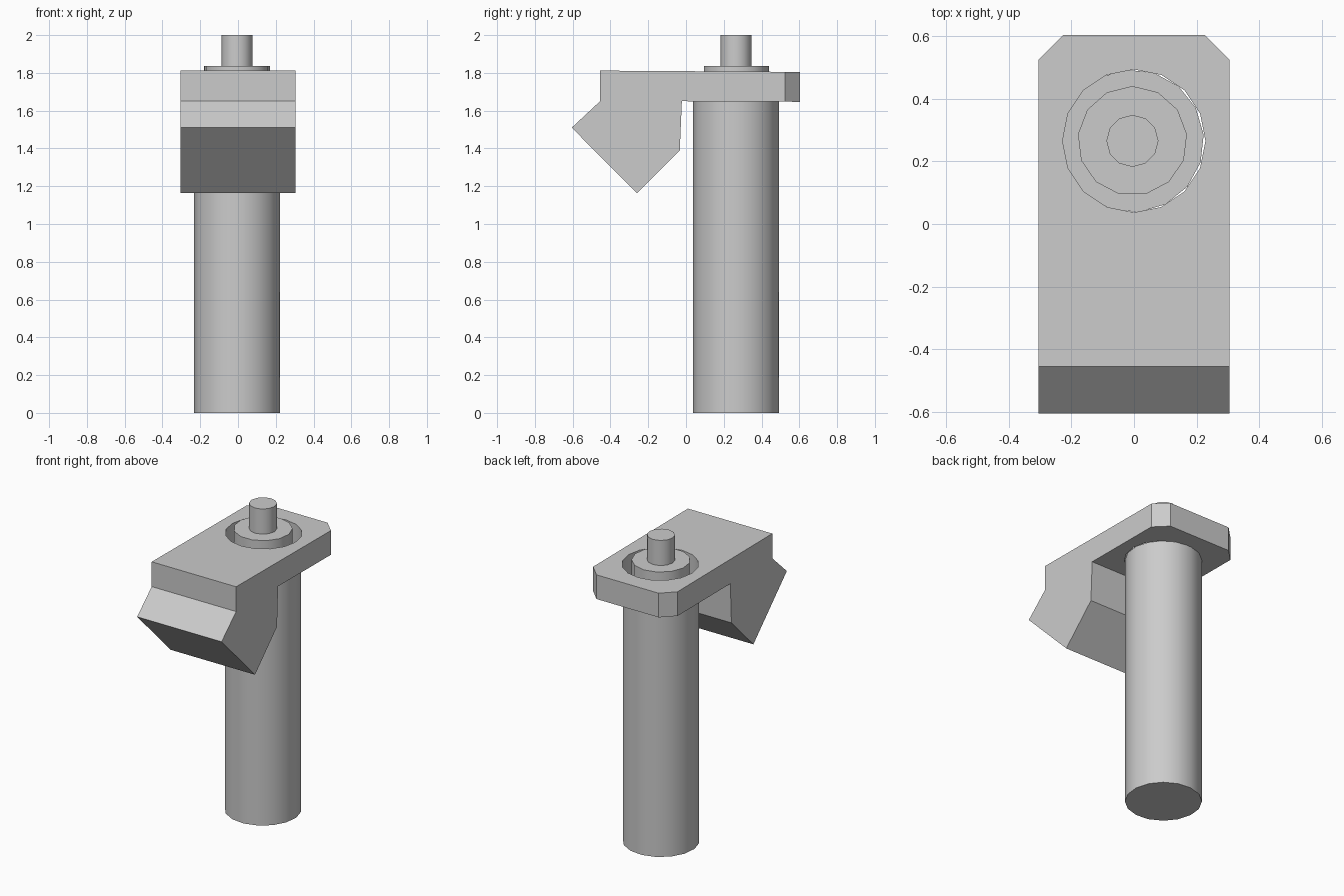
import bpy, bmesh, math

cube = bpy.data.objects.get("Cube")
if cube:
    bpy.data.objects.remove(cube, do_unlink=True)

grey = bpy.data.materials.new("plain grey")
grey.use_nodes = True
COLOUR = (0.6, 0.6, 0.6, 1)
grey.diffuse_color = COLOUR
grey.node_tree.nodes["Principled BSDF"].inputs["Base Color"].default_value = COLOUR

AXIS_Y = 0.265


def cylinder(name, radius, bottom, top, sides, x=-0.005, turn=0.0):
    bpy.ops.mesh.primitive_cylinder_add(
        vertices=sides, radius=radius, depth=top - bottom,
        location=(x, AXIS_Y, (bottom + top) / 2), rotation=(0, 0, turn))
    ob = bpy.context.object
    ob.name = name
    ob.data.materials.append(grey)
    bpy.ops.object.shade_smooth_by_angle(angle=math.radians(40))
    return ob


# Clamp arm: side profile (y, z) extruded across the width
profile = [(-0.455, 1.812), (0.603, 1.805), (0.603, 1.647), (-0.022, 1.65),
           (-0.033, 1.39), (-0.26, 1.163), (-0.605, 1.51), (-0.455, 1.65)]
HALF_WIDTH = 0.305
bm = bmesh.new()
face = bm.faces.new([bm.verts.new((-HALF_WIDTH, y, z)) for y, z in profile])
grown = bmesh.ops.extrude_face_region(bm, geom=[face])
bmesh.ops.translate(bm, vec=(2 * HALF_WIDTH, 0, 0),
                    verts=[v for v in grown["geom"] if isinstance(v, bmesh.types.BMVert)])
bmesh.ops.recalc_face_normals(bm, faces=bm.faces)

# Cut off the two rear corners
rear = [e for e in bm.edges
        if all(v.co.y > 0.6 for v in e.verts)
        and abs(e.verts[0].co.x - e.verts[1].co.x) < 0.01]
bmesh.ops.bevel(bm, geom=rear, offset=0.08, segments=1, affect='EDGES')
mesh = bpy.data.meshes.new("clamp_arm")
bm.to_mesh(mesh)
bm.free()
mesh.materials.append(grey)
arm = bpy.data.objects.new("clamp_arm", mesh)
bpy.context.collection.objects.link(arm)

# Round hole through the arm
cutter = cylinder("hole_cutter", 0.228, 1.5, 2.0, 16, x=0.0)
cutter.hide_render = True
cutter.hide_set(True)
hole = arm.modifiers.new("hole", 'BOOLEAN')
hole.object = cutter
hole.operation = 'DIFFERENCE'
hole.solver = 'EXACT'

# Barrel, collar and rod on one axis
cylinder("barrel", 0.228, 0.0, 1.65, 16, turn=math.radians(5))
cylinder("collar", 0.175, 1.65, 1.836, 13)
cylinder("rod", 0.083, 1.836, 2.0, 12)
